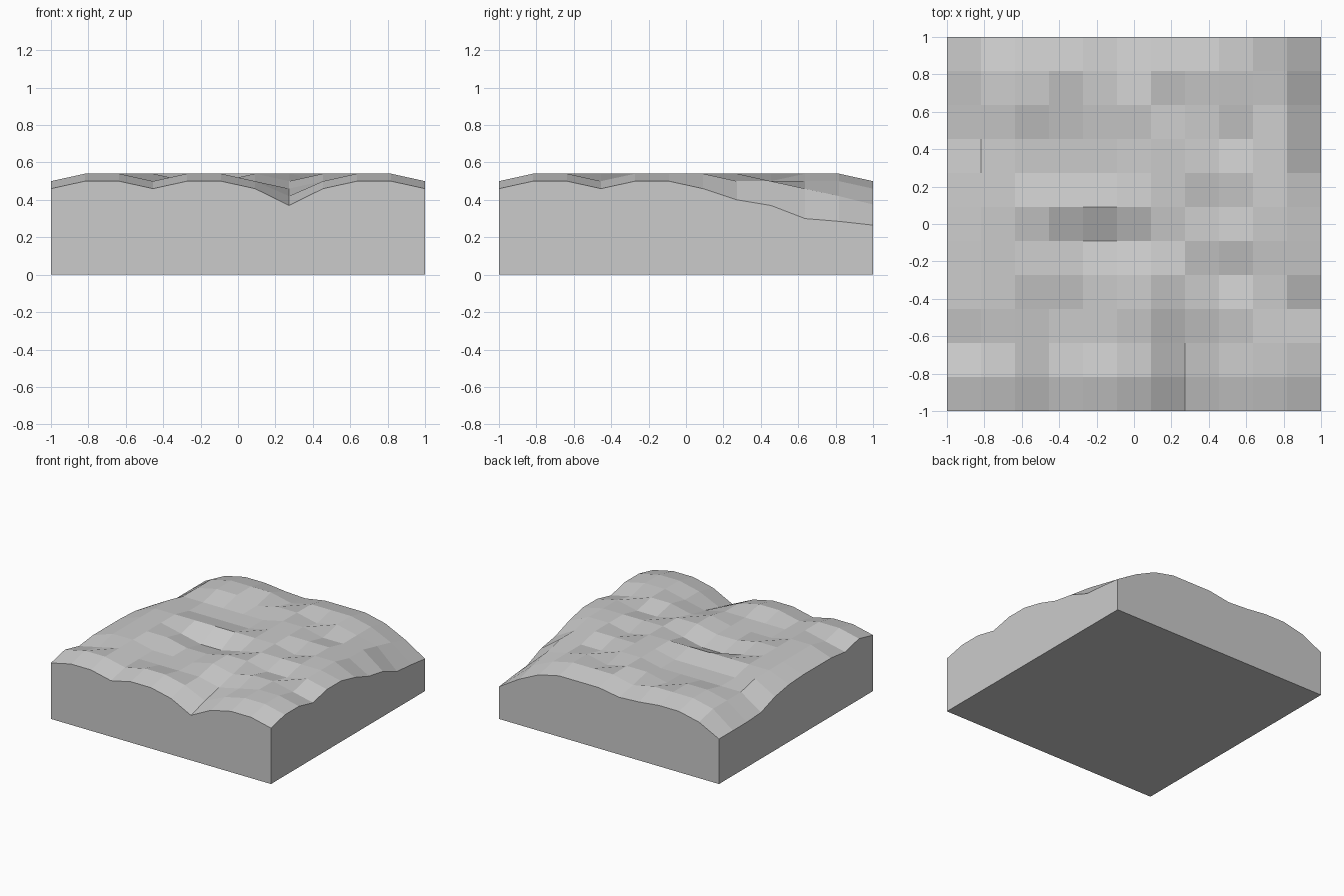
import bpy, bmesh

if "Cube" in bpy.data.objects:
    bpy.data.objects.remove(bpy.data.objects["Cube"])

N = 11
# Edge profiles of the terrain block, each running from -1 to +1
front = [.46, .50, .50, .46, .50, .50, .46, .37, .46, .50, .50, .46]
back = [.37, .46, .50, .50, .48, .47, .50, .50, .50, .46, .375, .265]
left = [.46, .50, .46, .48, .48, .48, .47, .44, .38, .37, .37, .37]
right = [.46, .50, .50, .46, .50, .50, .46, .40, .37, .30, .285, .265]

# Depth of the interior dips below the plateau, one string per row, front to back
PLATEAU, STEP = 0.54, 0.04
dips = ["0010013100", "1011112100", "0011101001", "0001100110", "0012210000",
        "0000000100", "0111100001", "1111100111", "1001001012", "1000100013"]


def height(i, j):
    if j == 0:
        return front[i]
    if j == N:
        return back[i]
    if i == 0:
        return left[j]
    if i == N:
        return right[j]
    return PLATEAU - STEP * int(dips[j - 1][i - 1])


# Base grid, extruded upward, then its top vertices raised to the terrain
bm = bmesh.new()
low = {}
top = {}
for j in range(N + 1):
    for i in range(N + 1):
        x, y = -1 + 2 * i / N, -1 + 2 * j / N
        top[i, j] = bm.verts.new((x, y, height(i, j)))
        if i in (0, N) or j in (0, N):
            low[i, j] = bm.verts.new((x, y, 0))

# Hilly top surface
for j in range(N):
    for i in range(N):
        bm.faces.new([top[i, j], top[i + 1, j], top[i + 1, j + 1], top[i, j + 1]])

# Side walls and flat underside
rim = ([(i, 0) for i in range(N)] + [(N, j) for j in range(N)]
       + [(i, N) for i in range(N, 0, -1)] + [(0, j) for j in range(N, 0, -1)])
for a, b in zip(rim, rim[1:] + rim[:1]):
    bm.faces.new([low[a], low[b], top[b], top[a]])
bm.faces.new([low[k] for k in reversed(rim)])

mesh = bpy.data.meshes.new("terrain_block")
bm.to_mesh(mesh)
bm.free()
bpy.context.collection.objects.link(bpy.data.objects.new("terrain_block", mesh))
